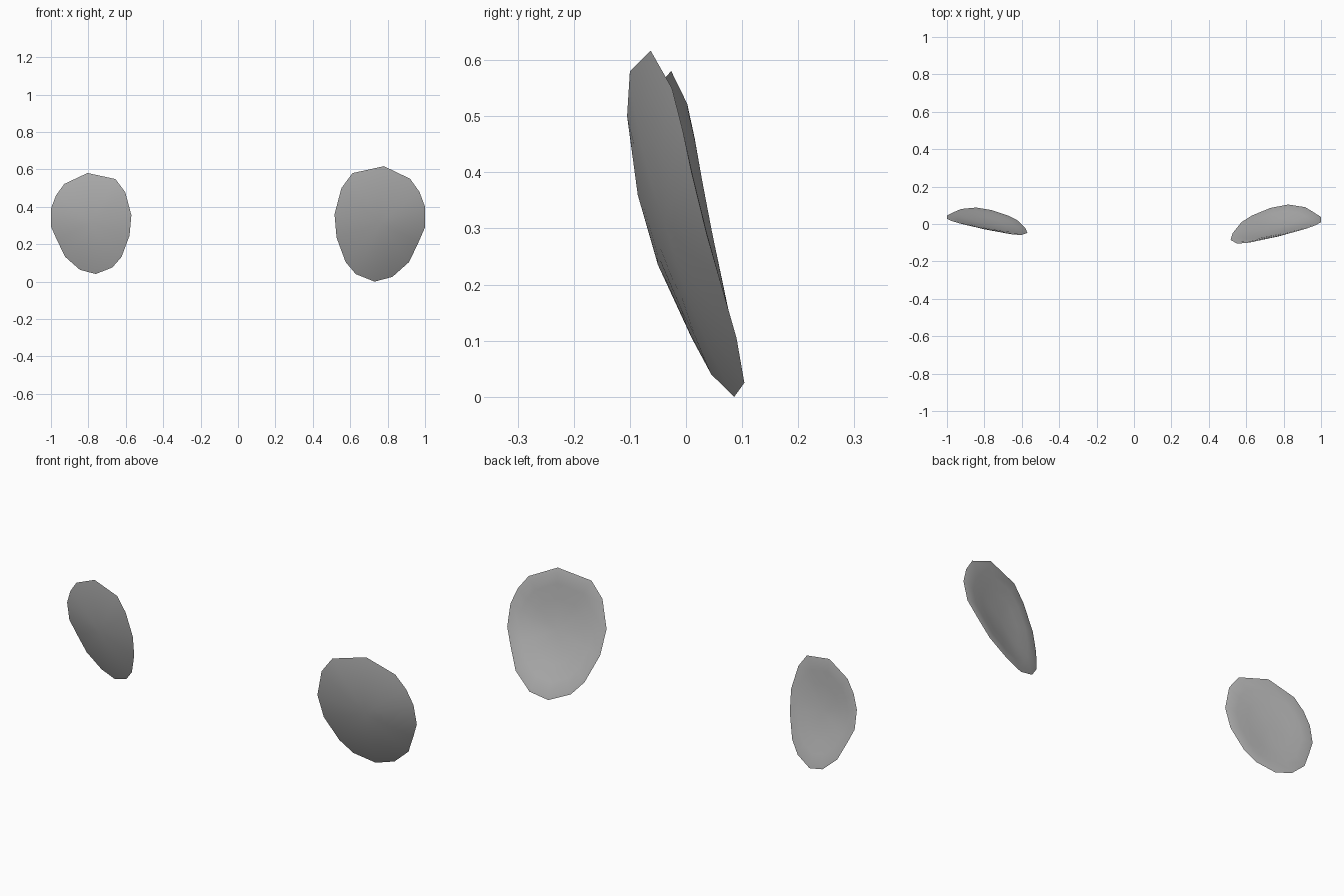
import bpy, bmesh

cube = bpy.data.objects.get("Cube")
if cube:
    bpy.data.objects.remove(cube, do_unlink=True)

# Tinted lens material
grey = bpy.data.materials.new("lens_grey")
grey.use_nodes = True
colour = (0.46, 0.46, 0.46, 1)
grey.diffuse_color = colour
bsdf = next(n for n in grey.node_tree.nodes if n.type == 'BSDF_PRINCIPLED')
bsdf.inputs["Base Color"].default_value = colour
bsdf.inputs["Roughness"].default_value = 0.5

# Outline of the lens rim, running clockwise from the top
CX, CY, CZ = 0.758, -0.038, 0.31
RIM = [(.78, -.063, .617), (.92, -.025, .55), (.97, -.007, .48), (1, .01, .40),
       (1, .037, .29), (.965, .06, .21), (.915, .09, .105), (.825, .104, .025),
       (.73, .086, 0), (.63, .045, .04), (.575, .01, .105), (.527, -.05, .235),
       (.516, -.086, .36), (.553, -.105, .5), (.612, -.1, .58)]
RINGS = (0.93, 0.75, 0.5, 0.25)
THICK = 0.012


def skin_point(rim, t, back):
    """Point on the bowed lens between its centre (t=0) and rim (t=1)."""
    u, w = rim[0] - CX, rim[2] - CZ
    tilt = 0.22 * u - 0.255 * w
    y = CY + tilt * t + (rim[1] - CY - tilt) * t * t
    if back:
        y += THICK * min(1, (1 - t) * 8)
    return u * t, y, w * t


def make_lens(name, place):
    bm = bmesh.new()
    n = len(RIM)
    edge = [bm.verts.new(place(*skin_point(p, 1, False))) for p in RIM]
    # Front and back skins meet at the rim
    for back in (False, True):
        outer = edge
        for t in RINGS:
            ring = [bm.verts.new(place(*skin_point(p, t, back))) for p in RIM]
            for i in range(n):
                j = (i + 1) % n
                bm.faces.new((outer[i], outer[j], ring[j], ring[i]))
            outer = ring
        middle = bm.verts.new(place(0, CY + THICK * back, 0))
        for i in range(n):
            bm.faces.new((outer[i], outer[(i + 1) % n], middle))
    bmesh.ops.recalc_face_normals(bm, faces=bm.faces)
    mesh = bpy.data.meshes.new(name)
    bm.to_mesh(mesh)
    bm.free()
    mesh.materials.append(grey)
    lens = bpy.data.objects.new(name, mesh)
    bpy.context.collection.objects.link(lens)
    bpy.ops.object.select_all(action='DESELECT')
    lens.select_set(True)
    bpy.context.view_layer.objects.active = lens
    bpy.ops.object.shade_smooth_by_angle()


# The right lens is a smaller, flatter mirror of the left one
make_lens("left_lens", lambda u, y, w: (CX + u, y, CZ + w))
make_lens("right_lens", lambda u, y, w: (-0.785 - 0.888 * u,
                                         0.016 + 0.68 * y + 0.02 * u,
                                         0.312 + 0.875 * w))
